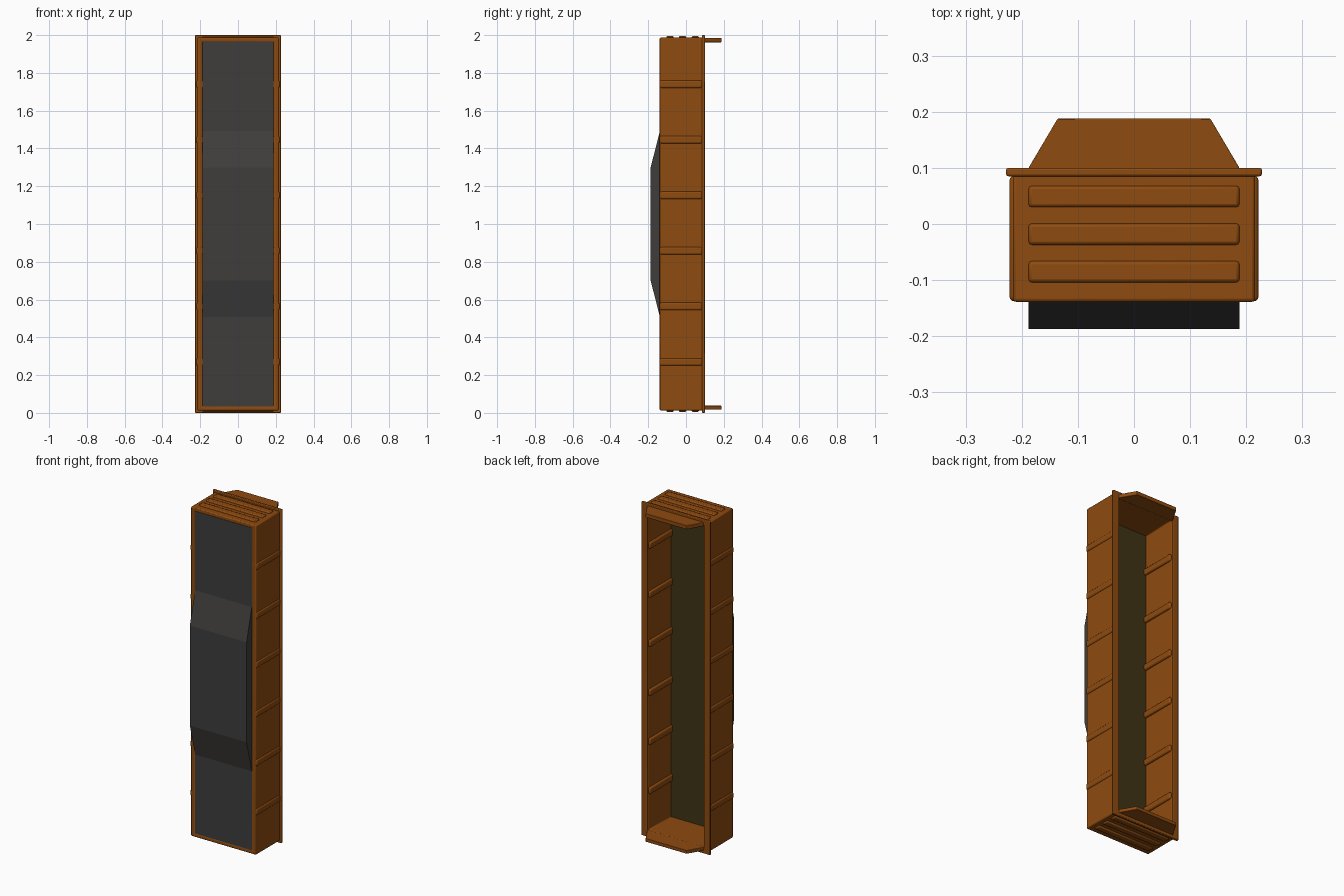
import bpy, bmesh, math

if "Cube" in bpy.data.objects:
    bpy.data.objects.remove(bpy.data.objects["Cube"])

def material(name, rgb):
    m = bpy.data.materials.new(name)
    m.diffuse_color = (*rgb, 1)
    m.use_nodes = True
    m.node_tree.nodes["Principled BSDF"].inputs["Base Color"].default_value = m.diffuse_color
    return m

BROWN = material("brown", (0.27, 0.07, 0.005))
DARK = material("dark_grey", (0.05, 0.048, 0.046))
OLIVE = material("dark_olive", (0.05, 0.033, 0.007))

def finish(name, bm, mat, bevel=0, segments=2, smooth=True):
    bmesh.ops.recalc_face_normals(bm, faces=bm.faces)
    me = bpy.data.meshes.new(name)
    bm.to_mesh(me)
    bm.free()
    ob = bpy.data.objects.new(name, me)
    bpy.context.collection.objects.link(ob)
    me.materials.append(mat)
    if bevel:
        b = ob.modifiers.new("bevel", 'BEVEL')
        b.width, b.segments = bevel, segments
    if smooth:
        bpy.ops.object.select_all(action='DESELECT')
        ob.select_set(True)
        bpy.context.view_layer.objects.active = ob
        bpy.ops.object.shade_smooth_by_angle(angle=math.radians(40))
    return ob

def box(name, lo, hi, mat, **kw):
    bm = bmesh.new()
    bmesh.ops.create_cube(bm, size=1)
    for v in bm.verts:
        v.co = [(l + h) / 2 + c * (h - l) for l, h, c in zip(lo, hi, v.co)]
    return finish(name, bm, mat, **kw)

def prism(name, points, offset, mat, **kw):
    bm = bmesh.new()
    face = bm.faces.new([bm.verts.new(p) for p in points])
    ext = bmesh.ops.extrude_face_region(bm, geom=[face])
    bmesh.ops.translate(bm, vec=offset, verts=[g for g in ext["geom"] if isinstance(g, bmesh.types.BMVert)])
    return finish(name, bm, mat, **kw)

def ring(name, outer, inner, y0, y1, mat, **kw):
    # rectangular tube along y; outer and inner are (half width, half height) about z = 1
    bm = bmesh.new()
    loops = []
    for (w, h), y in ((outer, y0), (outer, y1), (inner, y1), (inner, y0)):
        loops.append([bm.verts.new((sx * w, y, 1 + sz * h))
                      for sx, sz in ((-1, -1), (1, -1), (1, 1), (-1, 1))])
    for a, b in zip(loops, loops[1:] + loops[:1]):
        for i in range(4):
            j = (i + 1) % 4
            bm.faces.new((a[i], a[j], b[j], b[i]))
    return finish(name, bm, mat, **kw)

# Outer casing and the rear flange
INNER = (0.188, 0.965)
ring("casing", (0.216, 0.987), INNER, -0.139, 0.09, BROWN, bevel=0.006)
ring("rear_flange", (0.228, 1.0), INNER, 0.085, 0.1, BROWN, bevel=0.004)

# Front panel, its bulging cushion and the inside backing
box("front_panel", (-0.189, -0.138, 0.034), (0.189, -0.128, 1.966), DARK, smooth=False)
prism("front_bulge", [(-0.188, y, z) for y, z in
      ((-0.136, 0.5), (-0.187, 0.7), (-0.187, 1.3), (-0.136, 1.5))],
      (0.376, 0, 0), DARK, smooth=False)
box("inner_backing", (-0.189, -0.129, 0.034), (0.189, -0.125, 1.966), OLIVE, smooth=False)

# Side ribs, showing outside and inside the walls
for side in (-1, 1):
    x = sorted((side * 0.176, side * 0.222))
    for i in range(6):
        z = 0.27 + i * 0.294
        box("side_rib", (x[0], -0.138, z - 0.02), (x[1], 0.086, z + 0.02), BROWN, bevel=0.009, segments=3)

# Louvre ridges on both ends
for z0, z1 in ((0.005, 0.025), (1.975, 1.995)):
    for y in (-0.085, -0.018, 0.049):
        box("end_ridge", (-0.188, y - 0.019, z0), (0.188, y + 0.019, z1), BROWN, bevel=0.006)

# Tapered tabs sticking out of the back
for z in (0.018, 1.962):
    prism("rear_tab", [(x, y, z) for x, y in
          ((-0.188, 0.09), (-0.188, 0.1), (-0.136, 0.188), (0.136, 0.188), (0.188, 0.1), (0.188, 0.09))],
          (0, 0, 0.02 if z < 1 else 0.023), BROWN, bevel=0.002)
